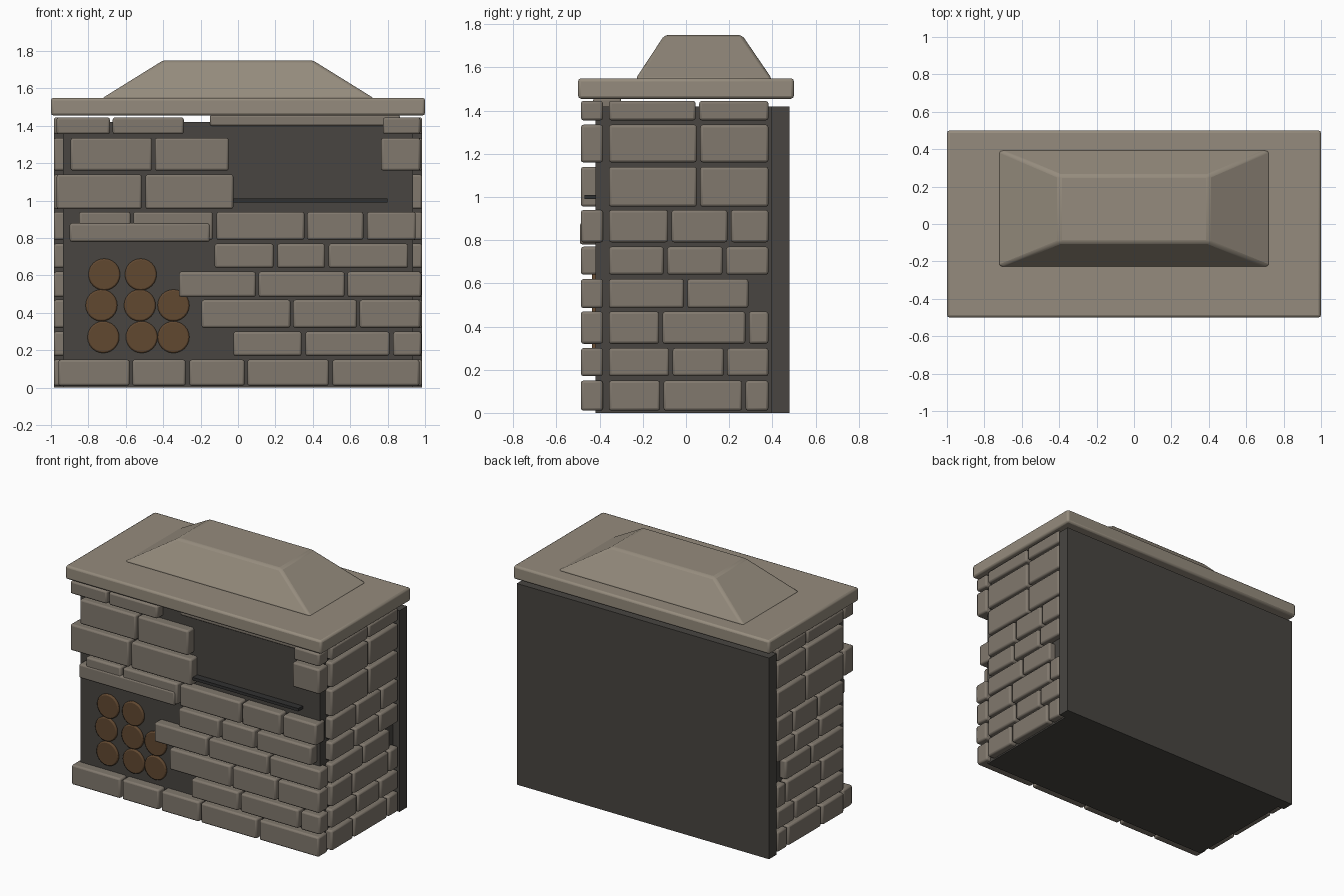
import bpy, bmesh, math

if "Cube" in bpy.data.objects:
    bpy.data.objects.remove(bpy.data.objects["Cube"])


def material(name, rgb):
    m = bpy.data.materials.new(name)
    m.diffuse_color = (*rgb, 1)
    m.use_nodes = True
    m.node_tree.nodes["Principled BSDF"].inputs["Base Color"].default_value = m.diffuse_color
    return m


BRICK = material("brick_stone", (0.22, 0.19, 0.155))
SLAB = material("cap_stone", (0.30, 0.26, 0.205))
DARK = material("mortar", (0.065, 0.06, 0.053))
WOOD = material("wood", (0.12, 0.065, 0.03))
IRON = material("iron", (0.03, 0.03, 0.03))


def finish(ob, bevel, mat):
    ob.data.materials.append(mat)
    if bevel:
        mod = ob.modifiers.new("soft_edges", 'BEVEL')
        mod.width = bevel
        mod.segments = 2
    bpy.ops.object.select_all(action='DESELECT')
    ob.select_set(True)
    bpy.context.view_layer.objects.active = ob
    bpy.ops.object.shade_smooth_by_angle(angle=math.radians(40))
    return ob


def box(name, x, y, z, mat, bevel=0.0):
    """Box from (min, max) ranges on each axis."""
    bpy.ops.mesh.primitive_cube_add(size=1)
    ob = bpy.context.object
    ob.name = name
    for v in ob.data.vertices:
        v.co = [r[0] if c < 0 else r[1] for c, r in zip(v.co, (x, y, z))]
    return finish(ob, bevel, mat)


# Mortar body and the wider back wall
box("core", (-0.935, 0.935), (-0.42, 0.40), (0, 1.42), DARK)
box("back_wall", (-0.985, 0.985), (0.395, 0.48), (0, 1.42), DARK)

# Brick courses: height range, front brick spans in x, side joints in y
G = 0.008
COURSES = [
    ((0.01, 0.15), [(-.96, -.58), (-.565, -.28), (-.26, .035), (.05, .485), (.505, .97)], [-.365, -.112, .268, .39]),
    ((0.17, 0.30), [(-.025, .34), (.36, .81), (.83, .98)], [-.365, -.07, .183, .39]),
    ((0.32, 0.47), [(-.195, .28), (.295, .635), (.65, .975)], [-.365, -.117, .283, .39]),
    ((0.485, 0.62), [(-.315, .095), (.11, .57), (.585, .98)], [-.365, -.002, .297]),
    ((0.64, 0.77), [(-.125, .19), (.21, .465), (.485, .91)], [-.365, -.095, .178, .39]),
    ((0.79, 0.94), [(-.85, -.575), (-.56, -.135), (-.115, .355), (.37, .67), (.69, .95)], [-.365, -.075, .2, .39]),
    ((0.955, 1.14), [(-.97, -.515), (-.495, -.025)], [-.365, .058, .39]),
    ((1.16, 1.335), [(-.895, -.46), (-.445, -.05), (.765, .975)], [-.365, .058, .39]),
    ((1.355, 1.445), [(-.97, -.685), (-.67, -.29), (.775, .975)], [-.365, .053, .39]),
]
for row, (z, front, joints) in enumerate(COURSES, 1):
    for span in front:
        box(f"front_brick_{row}", span, (-0.487, -0.385), z, BRICK, 0.012)
    for a, b in zip(joints, joints[1:]):
        for side, x in (("left", (-0.985, -0.91)), ("right", (0.91, 0.985))):
            box(f"{side}_brick_{row}", x, (a + G, b - G), z, BRICK, 0.012)

# Lintels over the two openings, and the grill shelf rod
box("log_lintel", (-0.90, -0.15), (-0.492, -0.40), (0.78, 0.88), BRICK, 0.012)
box("grill_lintel", (-0.15, 0.865), (-0.43, -0.30), (1.40, 1.458), BRICK, 0.01)
box("grill_shelf", (-0.03, 0.80), (-0.47, -0.40), (0.99, 1.01), IRON)

# Stacked logs with their ends showing
LOG_ROWS = [(0.605, (-.715, -.52)), (0.44, (-.73, -.525, -.345)), (0.27, (-.72, -.515, -.345))]
for z, xs in LOG_ROWS:
    for x in xs:
        bpy.ops.mesh.primitive_cylinder_add(vertices=24, radius=0.085, depth=0.24,
                                            location=(x, -0.315, z), rotation=(math.pi / 2, 0, 0))
        bpy.context.object.name = "log"
        finish(bpy.context.object, 0.008, WOOD)

# Top slab
box("top_slab", (-1, 1), (-0.5, 0.5), (1.455, 1.55), SLAB, 0.014)

# Tapered hood
hood = box("hood", (-0.73, 0.73), (-0.235, 0.40), (1.545, 1.75), SLAB, 0.015)
for v in hood.data.vertices:
    if v.co.z > 1.6:
        v.co.x = math.copysign(0.40, v.co.x)
        v.co.y = -0.10 if v.co.y < 0 else 0.26
